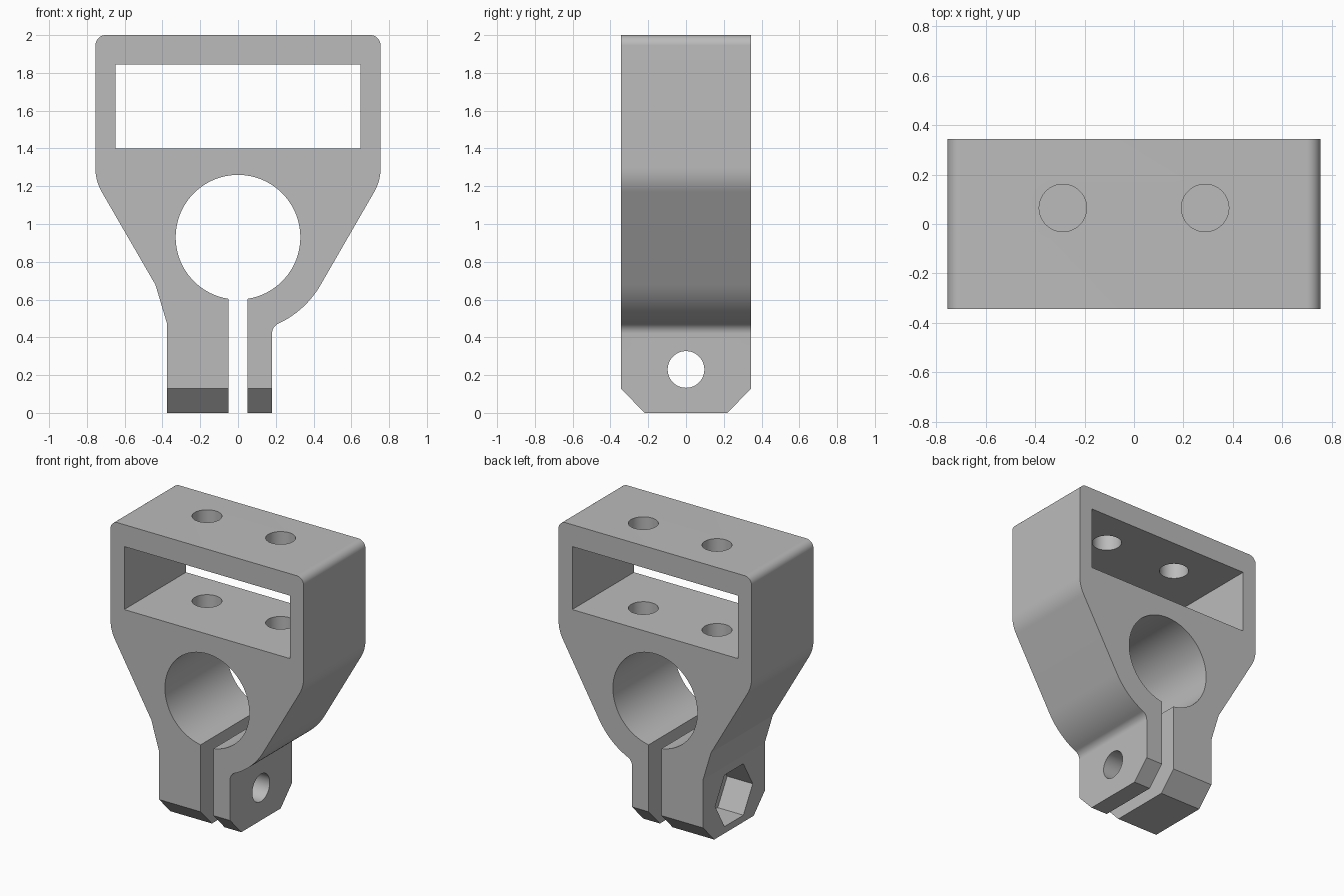
import bpy, bmesh, math
from math import cos, sin, radians
from mathutils import Matrix, Vector

cube = bpy.data.objects.get("Cube")
if cube:
    bpy.data.objects.remove(cube, do_unlink=True)

DEPTH = 0.345        # half depth of the bracket
BORE_Z = 0.93        # height of the clamp bore
BOLT_Z = 0.23        # height of the clamp bolt

grey = bpy.data.materials.new("plain grey")
grey.use_nodes = True
colour = (0.5, 0.5, 0.5, 1)
grey.diffuse_color = colour
grey.node_tree.nodes["Principled BSDF"].inputs["Base Color"].default_value = colour


def arc(cx, cz, r, start, end, steps):
    """Points on an arc, angles in degrees."""
    angles = [radians(start + (end - start) * i / steps) for i in range(steps + 1)]
    return [(cx + r * cos(a), cz + r * sin(a)) for a in angles]


def prism(name, points, start, end, axis):
    """Extrude a closed 2D profile along the given axis."""
    place = {"X": lambda a, b: (start, a, b),
             "Y": lambda a, b: (a, start, b),
             "Z": lambda a, b: (a, b, start)}[axis]
    step = Vector([end - start if axis == k else 0 for k in "XYZ"])
    bm = bmesh.new()
    face = bm.faces.new([bm.verts.new(place(*p)) for p in points])
    out = bmesh.ops.extrude_face_region(bm, geom=[face])
    verts = [v for v in out["geom"] if isinstance(v, bmesh.types.BMVert)]
    bmesh.ops.translate(bm, verts=verts, vec=step)
    bmesh.ops.recalc_face_normals(bm, faces=bm.faces)
    mesh = bpy.data.meshes.new(name)
    bm.to_mesh(mesh)
    bm.free()
    obj = bpy.data.objects.new(name, mesh)
    bpy.context.collection.objects.link(obj)
    mesh.materials.append(grey)
    return obj


def circle(cx, cz, r, sides=72, turn=0):
    return arc(cx, cz, r, turn, turn + 360, sides)[:-1]


def rect(x0, x1, z0, z1):
    return [(x0, z0), (x1, z0), (x1, z1), (x0, z1)]


def cut(target, cutter, operation="DIFFERENCE"):
    """Apply a boolean and remove the cutter."""
    cutter.hide_render = True
    mod = target.modifiers.new("cut", "BOOLEAN")
    mod.operation, mod.object, mod.solver = operation, cutter, "EXACT"
    bpy.context.view_layer.objects.active = target
    bpy.ops.object.modifier_apply(modifier=mod.name)
    bpy.data.objects.remove(cutter, do_unlink=True)


# Bracket outline: clamp lugs, round cheek, flared shoulders, square head
outline = [(-0.375, 0), (0.18, 0)]
outline += arc(0.24, 0.419, 0.06, 180, 115.2, 14)         # lug fillet
outline += arc(0, BORE_Z, 0.505, -64.8, -30, 14)[1:]      # round cheek
outline += arc(0.505, 1.295, 0.25, -30, 0, 10)            # right shoulder
outline += arc(0.70, 1.945, 0.055, 0, 90, 18)             # top corners
outline += arc(-0.70, 1.945, 0.055, 90, 180, 18)
outline += arc(-0.505, 1.295, 0.25, 180, 210, 10)         # left shoulder
outline += [(-0.437, 0.678), (-0.375, 0.47)]
bracket = prism("clamp_bracket", outline, -DEPTH, DEPTH, "Y")

# Chamfered lug ends, seen in the side profile
side = [(-0.22, 0), (0.22, 0), (DEPTH, 0.13), (0.5, 0.13),
        (0.5, 2.2), (-0.5, 2.2), (-0.5, 0.13), (-DEPTH, 0.13)]
cut(bracket, prism("chamfer_cutter", side, -1, 1, "X"), "INTERSECT")

# Window, bore and clamp slit
cut(bracket, prism("window_cutter", rect(-0.648, 0.648, 1.40, 1.845), -1, 1, "Y"))
cut(bracket, prism("bore_cutter", circle(0, BORE_Z, 0.33, 96), -1, 1, "Y"))
cut(bracket, prism("slit_cutter", rect(-0.05, 0.05, -0.1, 0.75), -1, 1, "Y"))

# Bolt hole through both lugs, with a hexagonal nut pocket on the wide one
cut(bracket, prism("bolt_cutter", circle(0, BOLT_Z, 0.097), -1, 1, "X"))
cut(bracket, prism("nut_cutter", circle(0, BOLT_Z, 0.21, 6), -0.6, -0.175, "X"))

# Mounting holes through the top bar and into the floor of the window
for x in (-0.288, 0.288):
    cut(bracket, prism("mount_cutter", circle(x, 0.065, 0.096), 1.25, 2.2, "Z"))

bpy.ops.object.select_all(action="DESELECT")
bracket.select_set(True)
bpy.context.view_layer.objects.active = bracket
bpy.ops.object.shade_smooth_by_angle(angle=radians(10))
